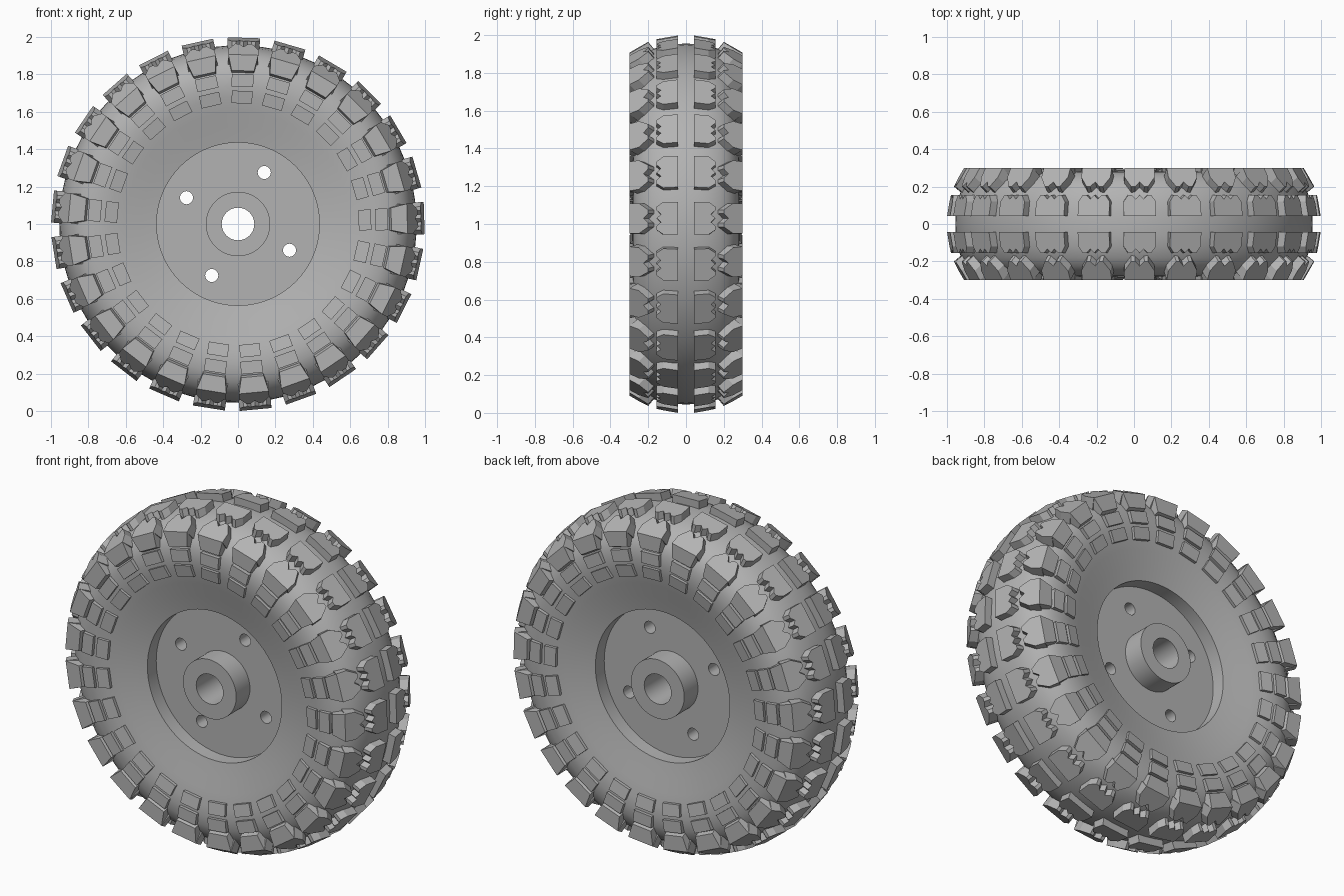
import bpy, bmesh, math
from mathutils import Vector, Matrix

cube = bpy.data.objects.get("Cube")
if cube:
    bpy.data.objects.remove(cube)

LUGS = 25
START = math.radians(1.8)

grey = bpy.data.materials.new("wheel_grey")
grey.use_nodes = True
grey.diffuse_color = (0.45, 0.45, 0.45, 1)
grey.node_tree.nodes["Principled BSDF"].inputs["Base Color"].default_value = grey.diffuse_color


def finish(name, bm, smooth=False):
    bmesh.ops.recalc_face_normals(bm, faces=bm.faces)
    mesh = bpy.data.meshes.new(name)
    bm.to_mesh(mesh)
    bm.free()
    mesh.materials.append(grey)
    obj = bpy.data.objects.new(name, mesh)
    bpy.context.collection.objects.link(obj)
    if smooth:
        smooth_by_angle(obj)
    return obj


def smooth_by_angle(obj):
    bpy.ops.object.select_all(action='DESELECT')
    obj.select_set(True)
    bpy.context.view_layer.objects.active = obj
    bpy.ops.object.shade_smooth_by_angle(angle=math.radians(30))


def place(t, r, y, angle):
    """Tangential, radial and axial position around the axle."""
    c, s = math.cos(angle), math.sin(angle)
    return Vector((r * c - t * s, y, 1 + r * s + t * c))


def lathe(half_profile, steps=100):
    """Spin a mirrored closed (radius, y) profile around the axle."""
    ring = half_profile + [(r, -y) for r, y in reversed(half_profile) if y > 0]
    bm = bmesh.new()
    rows = [[bm.verts.new(place(0, r, y, math.tau * i / steps)) for r, y in ring]
            for i in range(steps)]
    n = len(ring)
    for i in range(steps):
        a, b = rows[i], rows[(i + 1) % steps]
        for j in range(n):
            k = (j + 1) % n
            bm.faces.new((a[j], a[k], b[k], b[j]))
    return bm


def add_blocks(bm, outline, sink):
    """Repeat a prism around both sides; outline holds (t, r, y) of its top."""
    for side in (-1, 1):
        for i in range(LUGS):
            angle = START + math.tau * i / LUGS
            top = [bm.verts.new(place(t, r, y * side, angle)) for t, r, y in outline]
            low = [bm.verts.new(place(t, r - sink[0], (y - sink[1]) * side, angle))
                   for t, r, y in outline]
            bm.faces.new(top)
            bm.faces.new(low[::-1])
            for j in range(len(top)):
                k = (j + 1) % len(top)
                bm.faces.new((top[j], low[j], low[k], top[k]))


def symmetric(half):
    """Complete a (t, y) outline by mirroring it across t = 0."""
    return half + [(-t, y) for t, y in reversed(half) if t > 0]


# Tyre body with dished sidewalls
tyre = [(0.955, 0), (0.953, 0.06), (0.944, 0.12), (0.924, 0.18), (0.895, 0.225),
        (0.85, 0.26), (0.8, 0.277), (0.74, 0.282), (0.68, 0.275), (0.6, 0.257),
        (0.52, 0.236), (0.435, 0.217)]
finish("tyre_body", lathe(tyre), True)

# Wheel disc with hub and bore
hub = [(0.438, 0.135), (0.172, 0.135), (0.172, 0.262), (0.087, 0.262)]
disc = finish("wheel_disc", lathe(hub))

# Bolt holes
bm = bmesh.new()
for k in range(4):
    spot = place(0, 0.309, 0, math.radians(63 + 90 * k))
    bmesh.ops.create_cone(bm, cap_ends=True, segments=24, radius1=0.035, radius2=0.035,
                          depth=1, matrix=Matrix.Translation(spot) @ Matrix.Rotation(math.pi / 2, 4, 'X'))
cutter = finish("bolt_hole_cutter", bm)
cutter.hide_render = True
cut = disc.modifiers.new("bolt_holes", 'BOOLEAN')
cut.operation = 'DIFFERENCE'
cut.solver = 'EXACT'
cut.object = cutter
bpy.context.view_layer.objects.active = disc
bpy.ops.object.modifier_apply(modifier=cut.name)
bpy.data.objects.remove(cutter)
smooth_by_angle(disc)

# Centre tread lugs with zigzag outer edge
half = [(0.086, 0.042), (0.086, 0.12), (0.062, 0.155), (0.042, 0.155),
        (0.021, 0.133), (0, 0.155)]
bm = bmesh.new()
add_blocks(bm, [(t, 0.996 - 0.17 * (y - 0.042), y) for t, y in symmetric(half)], (0.08, 0))
finish("centre_lugs", bm)

# Shoulder lugs with notched tips, wrapping onto the sidewall
half = [(0.08, 0.3), (0.08, 0.25), (0.045, 0.2), (0.025, 0.2), (0, 0.225)]
bm = bmesh.new()
add_blocks(bm, [(t, 0.905 + 0.58 * (0.3 - y), y) for t, y in symmetric(half)], (0.06, 0.05))
add_blocks(bm, [(0.06, 0.82, 0.3), (0.08, 0.905, 0.3),
                (-0.08, 0.905, 0.3), (-0.06, 0.82, 0.3)], (0.02, 0.05))
finish("shoulder_lugs", bm)

# Small sidewall blocks in two rows
bm = bmesh.new()
for r0, r1, y0, y1, w in ((0.645, 0.712, 0.285, 0.297, 0.055),
                          (0.735, 0.802, 0.3, 0.3, 0.058)):
    add_blocks(bm, [(w, r0, y0), (w, r1, y1), (-w, r1, y1), (-w, r0, y0)], (0, 0.04))
finish("sidewall_blocks", bm)
